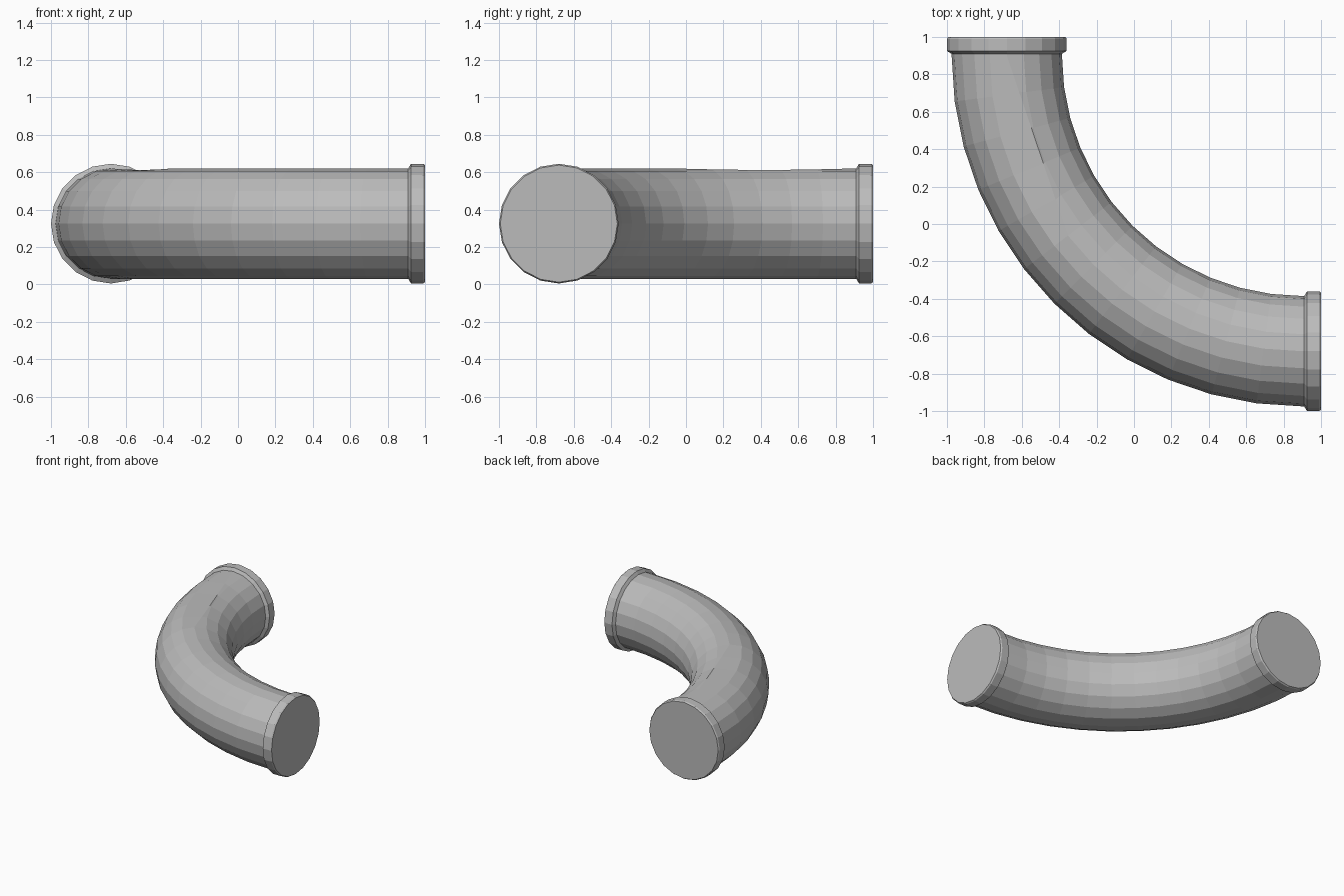
import bpy, bmesh
from math import sin, cos, pi
from mathutils import Vector

cube = bpy.data.objects.get("Cube")
if cube:
    bpy.data.objects.remove(cube)

SIDES = 20
STEPS = 12
PIPE_R = 0.295
AXIS = 0.68                # distance of each pipe axis from the origin
AXIS_Z = 0.325
BEND = 0.9                 # centre of the bend in x and y
BEND_R = BEND + AXIS
UP = Vector((0, 0, 1))

steel = bpy.data.materials.new("grey steel")
steel.use_nodes = True
grey = (0.5, 0.5, 0.5, 1)
steel.diffuse_color = grey
steel.node_tree.nodes["Principled BSDF"].inputs["Base Color"].default_value = grey


def ring(bm, centre, side, radius):
    """Circle of vertices spanned by the side direction and up."""
    return [bm.verts.new(centre + radius * (cos(a) * side + sin(a) * UP))
            for a in (2 * pi * i / SIDES for i in range(SIDES))]


def bridge(bm, rings):
    for a, b in zip(rings, rings[1:]):
        for i in range(SIDES):
            j = (i + 1) % SIDES
            bm.faces.new((a[i], a[j], b[j], b[i]))


def finish(bm, name):
    bmesh.ops.recalc_face_normals(bm, faces=bm.faces)
    mesh = bpy.data.meshes.new(name)
    bm.to_mesh(mesh)
    bm.free()
    mesh.materials.append(steel)
    obj = bpy.data.objects.new(name, mesh)
    bpy.context.collection.objects.link(obj)
    return obj


# Curved pipe: rings swept through a quarter turn
bm = bmesh.new()
hub = Vector((BEND, BEND, AXIS_Z))
rings = []
for k in range(STEPS + 1):
    t = pi / 2 * k / STEPS
    out = Vector((-cos(t), -sin(t), 0))
    rings.append(ring(bm, hub + BEND_R * out, out, PIPE_R))
bridge(bm, rings)

# Crease on the crown: crest points pulled onto a straight chord
crest = SIDES // 4
span = 5
start, end = rings[0][crest].co.copy(), rings[span][crest].co.copy()
for k in range(1, span):
    f = k / span
    rings[k][crest].co = start.lerp(end, f) - UP * 0.008 * sin(pi * f)
finish(bm, "curved_pipe")

# End collars: chamfered rims with flat caps
PROFILE = [(0.90, PIPE_R), (0.91, PIPE_R), (0.925, 0.32), (0.99, 0.32), (1.0, 0.313)]


def collar(name, along, side):
    bm = bmesh.new()
    base = Vector((0, 0, AXIS_Z)) + side * AXIS
    rims = [ring(bm, base + along * d, side, r) for d, r in PROFILE]
    bridge(bm, rims)
    bm.faces.new(rims[-1])
    finish(bm, name)


X, Y = Vector((1, 0, 0)), Vector((0, 1, 0))
collar("back_collar", Y, -X)
collar("left_collar", X, -Y)
